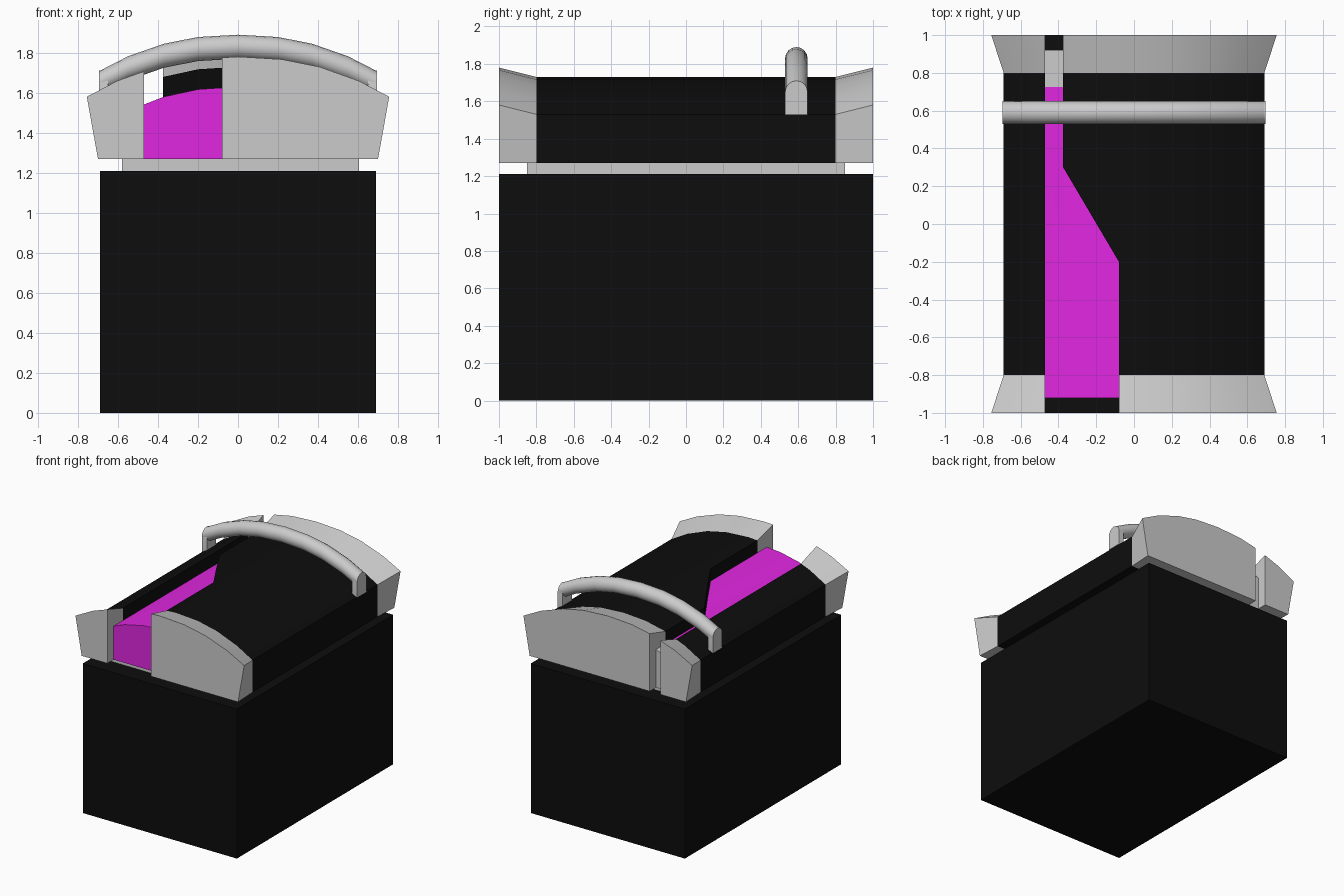
import bpy, bmesh, math

if "Cube" in bpy.data.objects:
    bpy.data.objects.remove(bpy.data.objects["Cube"])

def material(name, rgb):
    m = bpy.data.materials.new(name)
    m.diffuse_color = (*rgb, 1)
    m.use_nodes = True
    m.node_tree.nodes["Principled BSDF"].inputs["Base Color"].default_value = m.diffuse_color
    return m

BLACK = material("black", (0.004, 0.004, 0.004))
MAGENTA = material("magenta", (0.75, 0.02, 0.75))

def loft(name, rings, mat=None, smooth=True):
    """Closed solid through equal-length rings of 3D points."""
    bm = bmesh.new()
    vs = [[bm.verts.new(p) for p in r] for r in rings]
    n = len(rings[0])
    for a, b in zip(vs, vs[1:]):
        for i in range(n):
            j = (i + 1) % n
            bm.faces.new((a[i], a[j], b[j], b[i]))
    bm.faces.new(vs[0])
    bm.faces.new(vs[-1])
    bmesh.ops.recalc_face_normals(bm, faces=bm.faces)
    me = bpy.data.meshes.new(name)
    bm.to_mesh(me)
    bm.free()
    ob = bpy.data.objects.new(name, me)
    bpy.context.collection.objects.link(ob)
    if mat:
        me.materials.append(mat)
    bpy.ops.object.select_all(action='DESELECT')
    ob.select_set(True)
    bpy.context.view_layer.objects.active = ob
    if smooth:
        bpy.ops.object.shade_smooth_by_angle(angle=math.radians(30))
    return ob

def box(name, x0, x1, y0, y1, z0, z1, mat=None):
    plan = [(x0, y0), (x1, y0), (x1, y1), (x0, y1)]
    return loft(name, [[(x, y, z) for x, y in plan] for z in (z0, z1)], mat, False)

def boolean(ob, cutter, op):
    m = ob.modifiers.new("slot", 'BOOLEAN')
    m.operation, m.object, m.solver = op, cutter, 'EXACT'
    bpy.context.view_layer.objects.active = ob
    bpy.ops.object.modifier_apply(modifier=m.name)

# Shared arch: half-profile of the top, mirrored; drop is measured from the crown
HALF = [(0.69, 0.20), (0.55, 0.12), (0.37, 0.05), (0.20, 0.013)]
ARCH = HALF + [(0, 0)] + [(-x, d) for x, d in reversed(HALF)]

def arched_ring(y, crown, base_x=0.69, scale=1.0, base=1.27):
    top = [(x * scale, y, crown - d) for x, d in ARCH]
    return [(-base_x, y, base), (base_x, y, base)] + top

# Base block and recessed neck
box("base_block", -0.69, 0.69, -1, 1, 0, 1.21, BLACK)
box("neck", -0.58, 0.605, -0.85, 0.85, 1.21, 1.27)

# Arched body and flared end caps
body = loft("upper_body", [arched_ring(-0.8, 1.73), arched_ring(0.8, 1.73)], BLACK)
caps = [loft(n, [arched_ring(s * 0.8, 1.73), arched_ring(s, 1.78, 0.70, 1.095)])
        for n, s in (("front_cap", -1), ("back_cap", 1))]

# Inlay and stop filling the lower part of the slot
inlay = loft("inlay", [arched_ring(-0.92, 1.63), arched_ring(0.725, 1.63)], MAGENTA)
stop = loft("inlay_stop", [arched_ring(0.725, 1.63), arched_ring(0.92, 1.63)])

# Stepped slot running front to back
plan = [(-0.47, -1.1), (-0.08, -1.1), (-0.08, -0.2), (-0.375, 0.3), (-0.375, 1.1), (-0.47, 1.1)]
cutter = loft("slot_cutter", [[(x, y, z) for x, y in plan] for z in (1.24, 2.0)], None, False)
for ob in [body] + caps:
    boolean(ob, cutter, 'DIFFERENCE')
for ob in (inlay, stop):
    boolean(ob, cutter, 'INTERSECT')
bpy.data.objects.remove(cutter)

# Carry handle: round bar following the arch
R, HY, SIDES = 0.06, 0.59, 16
circle = [(R * math.cos(2 * math.pi * i / SIDES), R * math.sin(2 * math.pi * i / SIDES))
          for i in range(SIDES)]
loft("handle_bar", [[(x, HY + a, 1.83 - d * 0.9 + b) for a, b in circle] for x, d in ARCH])

# Round-topped posts under the handle ends
post = [(HY - R, 1.53), (HY + R, 1.53)] + [(HY + a, 1.65 + b) for a, b in circle[:SIDES // 2 + 1]]
for side, s in (("right", 1), ("left", -1)):
    loft(side + "_handle_post", [[(s * x, y, z) for y, z in post] for x in (0.65, 0.695)])
